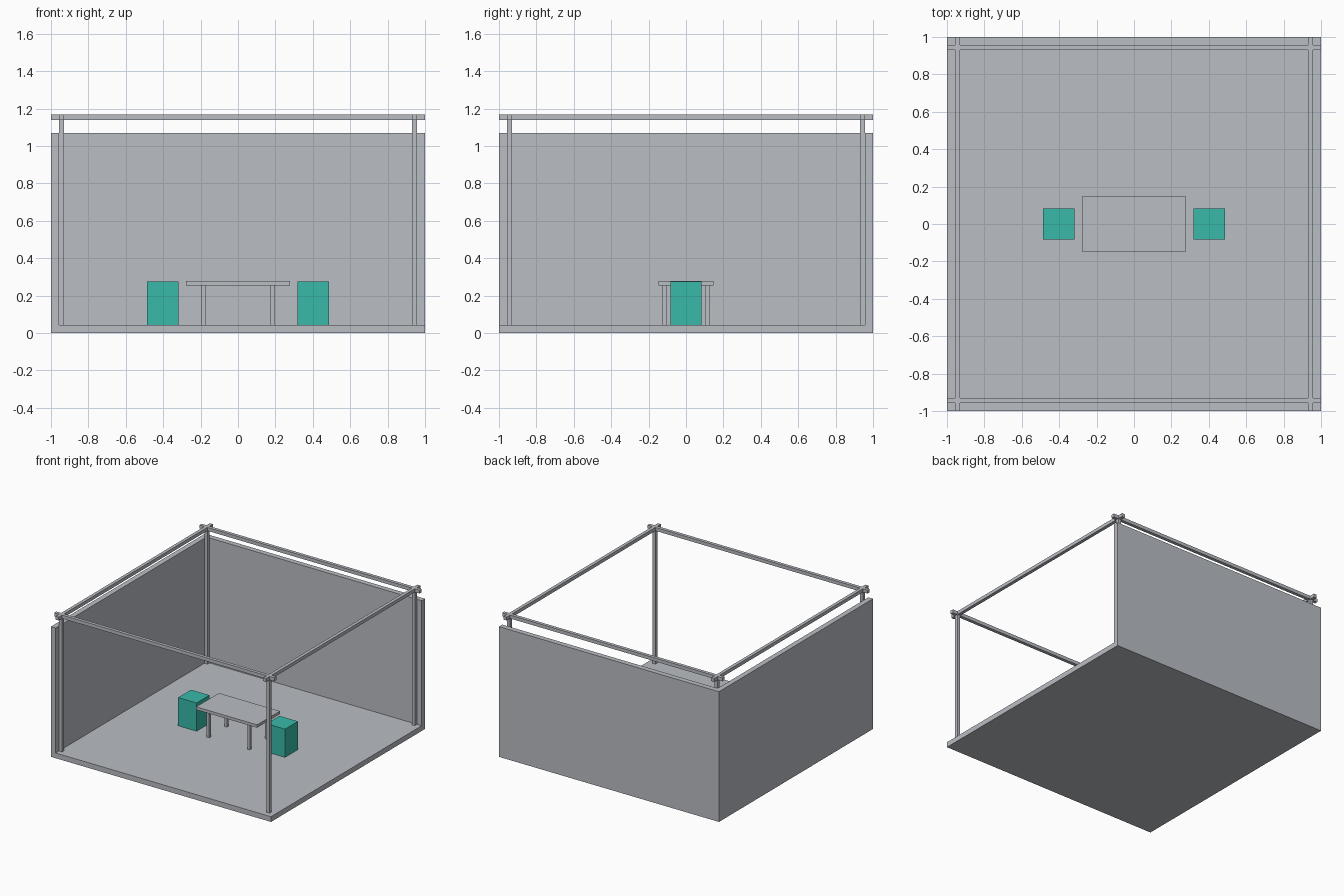
import bpy

if "Cube" in bpy.data.objects:
    bpy.data.objects.remove(bpy.data.objects["Cube"])


def material(name, rgb):
    m = bpy.data.materials.new(name)
    m.diffuse_color = (*rgb, 1.0)
    m.use_nodes = True
    m.node_tree.nodes["Principled BSDF"].inputs["Base Color"].default_value = m.diffuse_color
    return m


GREY = material("light_grey", (0.49, 0.51, 0.55))
TEAL = material("teal", (0.04, 0.49, 0.40))


def box(name, x, y, z, mat=GREY):
    """Box from (min, max) ranges on each axis."""
    bpy.ops.mesh.primitive_cube_add(size=1, location=[sum(r) / 2 for r in (x, y, z)])
    ob = bpy.context.object
    ob.name = name
    ob.scale = [r[1] - r[0] for r in (x, y, z)]
    bpy.ops.object.transform_apply(location=False, rotation=False, scale=True)
    ob.data.materials.append(mat)
    return ob


def around(c, width):
    return (c - width / 2, c + width / 2)


FLOOR, WALL, WALL_TOP = 0.043, 0.043, 1.07
BEAM_LOW, BEAM_TOP, BAR, FRAME = 1.139, 1.167, 0.027, 0.943
FULL = (-1, 1)

# Floor and the two walls (back and left)
box("floor", FULL, FULL, (0, FLOOR))
box("back_wall", FULL, (1 - WALL, 1), (FLOOR, WALL_TOP))
box("left_wall", (-1, -1 + WALL), (-1, 1 - WALL), (FLOOR, WALL_TOP))

# Overhead frame: crossing beams on four posts
for s in (-1, 1):
    side = around(s * FRAME, BAR)
    box("beam_across", FULL, side, (BEAM_LOW, BEAM_TOP))
    box("beam_deep", side, FULL, (BEAM_LOW, BEAM_TOP))
    for t in (-1, 1):
        box("frame_post", side, around(t * FRAME, BAR), (FLOOR, BEAM_LOW))

# Table
box("table_top", (-0.277, 0.277), (-0.148, 0.148), (0.255, 0.279))
for sx in (-1, 1):
    for sy in (-1, 1):
        box("table_leg", around(sx * 0.185, 0.022), around(sy * 0.115, 0.022), (FLOOR, 0.255))

# Block stools at both ends of the table
for s in (-1, 1):
    box("stool", around(s * 0.402, 0.168), around(0, 0.168), (FLOOR, 0.275), TEAL)
